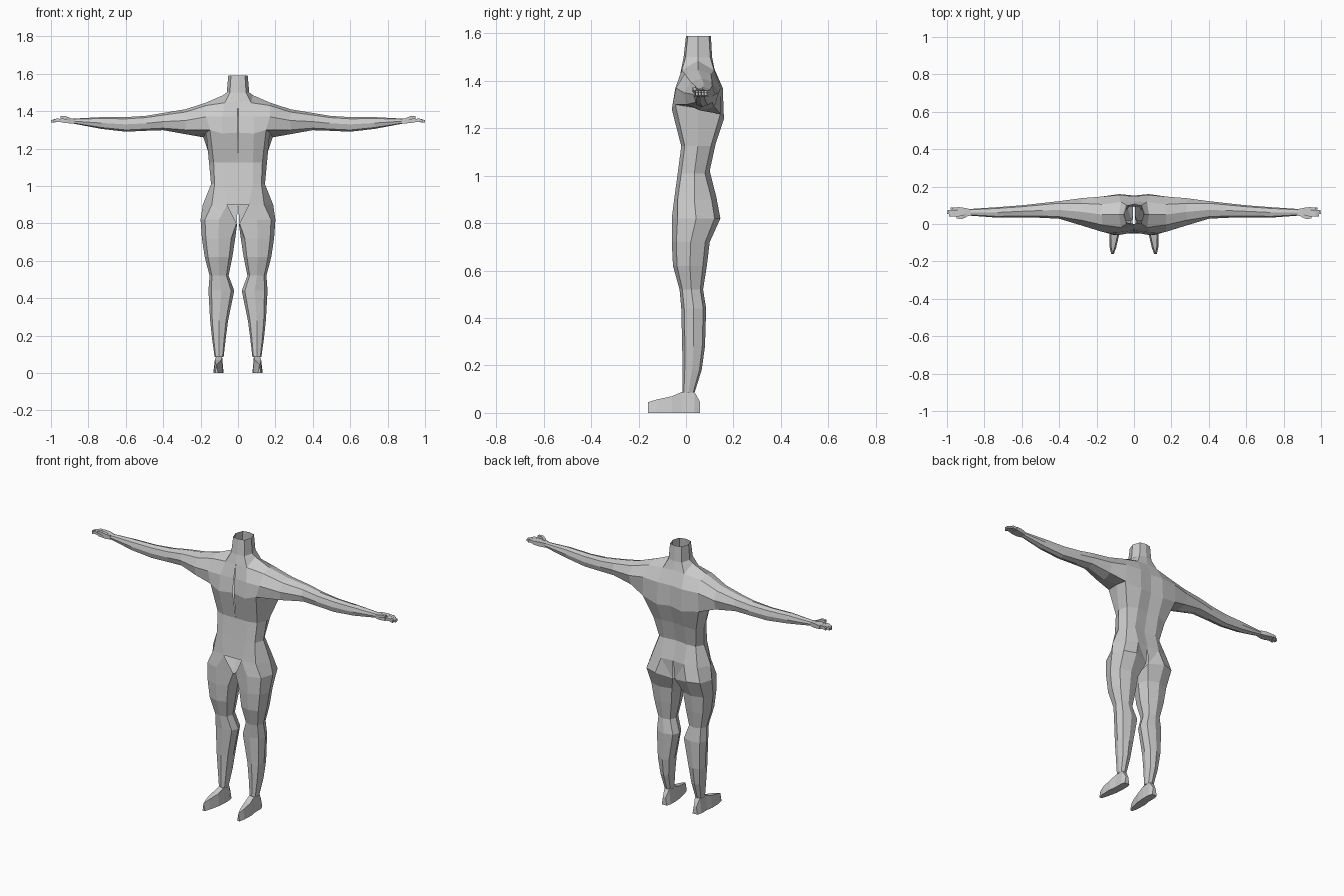
import bpy, bmesh, math
from mathutils import Vector

if "Cube" in bpy.data.objects:
    bpy.data.objects.remove(bpy.data.objects["Cube"])


def loft(bm, rings, closed=True, cap_end=False, cap_start=False):
    """Skin a list of point rings with quads."""
    vs = [[bm.verts.new(p) for p in r] for r in rings]
    n = len(rings[0])
    for a, b in zip(vs, vs[1:]):
        for i in range(n if closed else n - 1):
            j = (i + 1) % n
            bm.faces.new((a[i], a[j], b[j], b[i]))
    if cap_start:
        bm.faces.new(vs[0])
    if cap_end:
        bm.faces.new(vs[-1])


def poly(bm, *pts):
    bm.faces.new([bm.verts.new(p) for p in pts])


def finish(bm, name):
    """Weld, orient and mirror a half part across x = 0."""
    bmesh.ops.remove_doubles(bm, verts=bm.verts, dist=0.0005)
    bmesh.ops.recalc_face_normals(bm, faces=bm.faces)
    me = bpy.data.meshes.new(name)
    bm.to_mesh(me)
    bm.free()
    ob = bpy.data.objects.new(name, me)
    bpy.context.collection.objects.link(ob)
    mod = ob.modifiers.new("mirror", 'MIRROR')
    mod.merge_threshold = 0.001
    return ob


def octagon(lo_u, hi_u, lo_v, hi_v, k=0.76):
    """Eight (u, v) points in a box, starting at the lowest v."""
    cu, cv, ru, rv = (lo_u + hi_u) / 2, (lo_v + hi_v) / 2, (hi_u - lo_u) / 2, (hi_v - lo_v) / 2
    shape = [(0, -1), (k, -k), (1, 0), (k, k), (0, 1), (-k, k), (-1, 0), (-k, -k)]
    return [(cu + a * ru, cv + b * rv) for a, b in shape]


body = bmesh.new()

# chest columns: front bottom, up the front, over the top, down the back
center_f = [(.004, -.045, 1.285), (.003, -.035, 1.37), (0, -.02, 1.45)]
center_b = [(0, .12, 1.45), (0, .148, 1.37), (0, .152, 1.25)]
mid = [(.085, -.06, 1.28), (.085, -.045, 1.37), (.07, -.018, 1.445), (.08, .05, 1.485),
       (.07, .118, 1.445), (.08, .155, 1.37), (.08, .16, 1.24)]
side = [(.15, -.045, 1.30), (.17, -.042, 1.37), (.17, -.005, 1.43), (.17, .05, 1.446),
        (.17, .105, 1.43), (.18, .146, 1.37), (.185, .145, 1.26), (.17, .05, 1.285)]
deltoid = [(.28, .0, 1.30), (.28, -.008, 1.35), (.28, .02, 1.395), (.28, .065, 1.41),
           (.28, .11, 1.397), (.28, .138, 1.35), (.28, .12, 1.29), (.27, .06, 1.275)]
loft(body, [center_f, mid[:3]], False)
loft(body, [center_b, mid[4:]], False)
loft(body, [mid, side[:7]], False)

# arm: octagonal rings running out along x
arm = [side, deltoid]
for x, y0, y1, z0, z1 in [(.40, .028, .122, 1.298, 1.39), (.49, .033, .112, 1.295, 1.375),
                          (.60, .036, .100, 1.29, 1.368), (.73, .034, .09, 1.305, 1.368),
                          (.88, .045, .08, 1.333, 1.36)]:
    o = [(x, y, z) for y, z in octagon(y0, y1, z0, z1)]
    # reorder to begin at the front bottom corner
    arm.append([o[i] for i in (7, 6, 5, 4, 3, 2, 1, 0)])
loft(body, arm)

# neck, open at the top
neck = [[center_f[2], mid[2], mid[3], mid[4], center_b[0]]]
for z, w, f, b in [(1.50, .06, -.01, .11), (1.59, .052, 0, .105)]:
    neck.append([(0, f, z), (w * .72, f + .008, z), (w, .05, z), (w * .72, b - .008, z), (0, b, z)])
loft(body, neck, False)

# waist and pelvis half rings, front centre to back centre
waist = [[center_f[0], mid[0], side[0], side[7], side[6], mid[6], center_b[2]]]
for z, xf, wf, ws, wb, f, c, b in [(1.125, .08, .13, .155, .14, -.02, .05, .125),
                                   (1.01, .08, .125, .144, .12, -.035, .035, .10),
                                   (.90, .058, .14, .188, .15, -.05, .035, .128)]:
    waist.append([(0, f, z), (xf, f, z), (wf, f + .015, z), (ws, c, z),
                  (wb, b - .02, z), (.075, b, z + .01), (0, b - .008, z + .01)])
loft(body, waist, False)

# leg: octagonal rings going down
legs = []
for z, x0, x1, y0, y1 in [(.82, .004, .2, -.06, .145), (.72, .015, .193, -.06, .10),
                          (.62, .03, .178, -.055, .088), (.52, .05, .152, -.027, .072),
                          (.44, .02, .158, -.02, .085), (.28, .053, .149, -.016, .08),
                          (.18, .066, .138, -.015, .066), (.085, .077, .125, -.015, .036)]:
    legs.append([(x, y, z) for x, y in octagon(x0, x1, y0, y1)])
hip = legs[0]
hip[5] = (.007, .115, .80)
hip[6] = (.006, .05, .785)
hip[7] = (.008, -.035, .80)
loft(body, legs)

# hips joining pelvis to leg; the crotch stays open
rim = waist[-1]
loft(body, [rim[1:6], hip[:5]], False)
poly(body, rim[1], hip[0], hip[7])
poly(body, rim[5], hip[4], hip[5])
poly(body, rim[6], rim[5], hip[5])
finish(body, "body")

# feet: boxy rings from heel to toe
foot = bmesh.new()
rings = []
for y, x0, x1, zt in [(.06, .085, .118, .045), (.036, .077, .125, .088), (-.018, .077, .125, .088),
                      (-.06, .08, .132, .07), (-.125, .095, .13, .056), (-.16, .107, .122, .045)]:
    rings.append([(x0, y, 0), (x1, y, 0), (x1 - .008, y, zt), (x0 + .008, y, zt)])
loft(foot, rings, True, True, True)
finish(foot, "feet")

# hands: palm, four fingers and a thumb
hand = bmesh.new()


def limb(sections):
    loft(hand, [[(x, y - w, z - h), (x, y + w, z - h), (x, y + w, z + h), (x, y - w, z + h)]
                for x, y, z, w, h in sections], True, True, True)


limb([(.875, .062, 1.347, .017, .012), (.905, .062, 1.348, .024, .013), (.945, .064, 1.349, .027, .010)])
for i, length in enumerate((.99, 1.0, .998, .98)):
    y = .045 + i * .0125
    limb([(.94, y, 1.349, .006, .009), (.97, y, 1.352, .006, .008), (length, y, 1.345, .005, .007)])
limb([(.895, .048, 1.352, .010, .010), (.92, .036, 1.364, .009, .009), (.948, .036, 1.366, .007, .007)])
finish(hand, "hands")
